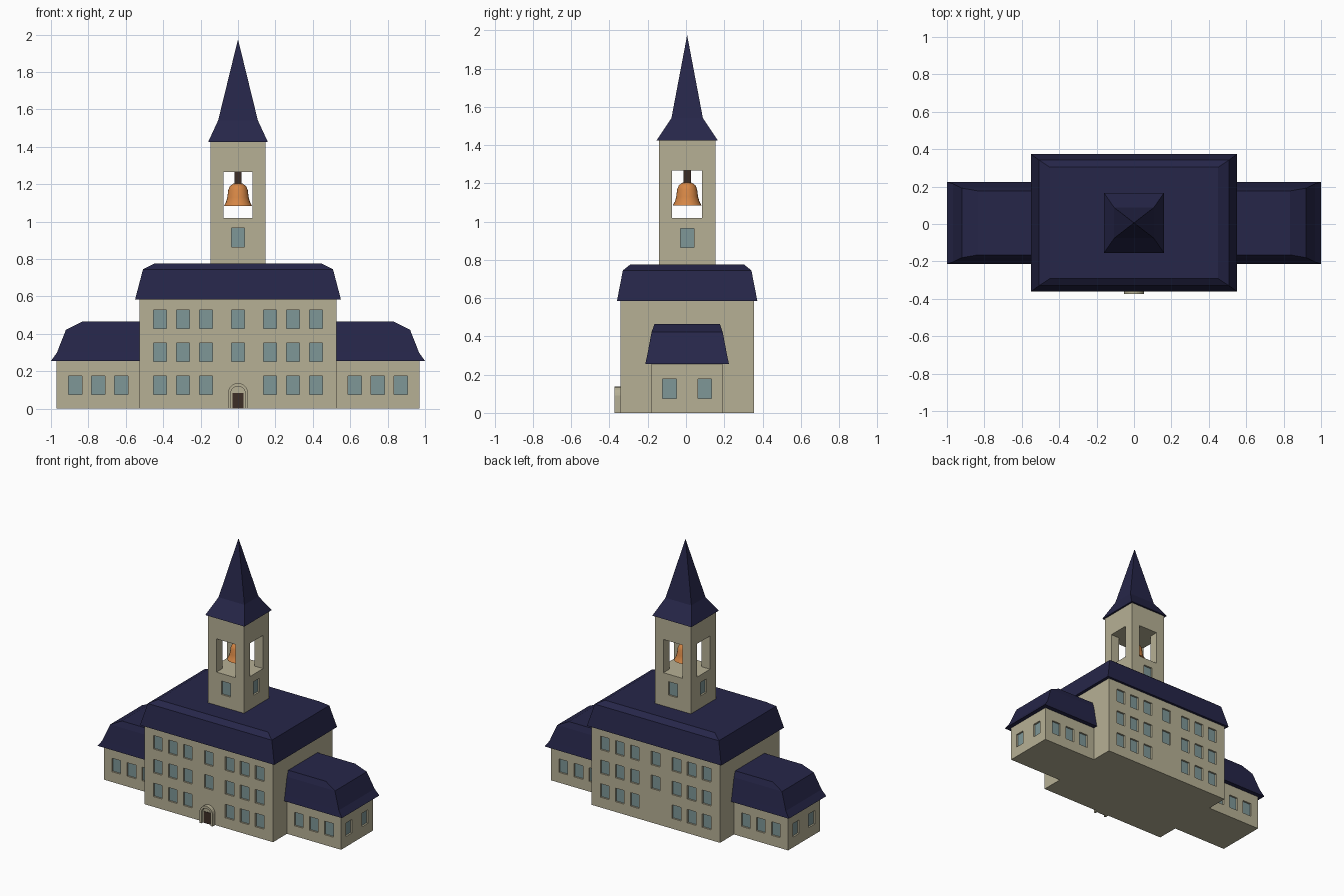
import bpy, bmesh, math
from mathutils import Matrix, Vector

if "Cube" in bpy.data.objects:
    bpy.data.objects.remove(bpy.data.objects["Cube"], do_unlink=True)

CY = 0.006      # building axis in y
RECESS = 0.016  # window depth


def material(name, rgb):
    m = bpy.data.materials.new(name)
    m.use_nodes = True
    m.diffuse_color = (*rgb, 1)
    bsdf = next(n for n in m.node_tree.nodes if n.type == "BSDF_PRINCIPLED")
    bsdf.inputs["Base Color"].default_value = (*rgb, 1)
    bsdf.inputs["Roughness"].default_value = 0.8
    return m


STONE = material("beige_stone", (0.47, 0.435, 0.30))
SLATE = material("navy_slate", (0.019, 0.019, 0.066))
GLASS = material("blue_grey_glass", (0.21, 0.31, 0.31))
BRONZE = material("orange_bronze", (0.67, 0.24, 0.06))
WOOD = material("dark_wood", (0.046, 0.026, 0.019))


def finish(name, bm, mat):
    bmesh.ops.recalc_face_normals(bm, faces=bm.faces)
    mesh = bpy.data.meshes.new(name)
    bm.to_mesh(mesh)
    bm.free()
    mesh.materials.append(mat)
    ob = bpy.data.objects.new(name, mesh)
    bpy.context.collection.objects.link(ob)
    return ob


def boxes(name, items, mat):
    """One object made of boxes given as (centre, size)."""
    bm = bmesh.new()
    for centre, size in items:
        bmesh.ops.create_cube(bm, size=1, matrix=Matrix.Translation(centre) @ Matrix.Diagonal((*size, 1)))
    return finish(name, bm, mat)


def block(name, x0, x1, hy, z0, z1, mat):
    return boxes(name, [(((x0 + x1) / 2, CY, (z0 + z1) / 2), (x1 - x0, 2 * hy, z1 - z0))], mat)


def loft(name, rings, mat):
    """Stacked rectangles (z, x0, x1, half_y) skinned into a closed solid."""
    bm = bmesh.new()
    loops = []
    for z, x0, x1, hy in rings:
        corners = ((x0, -hy), (x1, -hy), (x1, hy), (x0, hy))
        loops.append([bm.verts.new((x, CY + y, z)) for x, y in corners])
    for a, b in zip(loops, loops[1:]):
        for i in range(4):
            j = (i + 1) % 4
            bm.faces.new((a[i], a[j], b[j], b[i]))
    bm.faces.new(loops[0])
    bm.faces.new(loops[-1])
    bmesh.ops.remove_doubles(bm, verts=bm.verts, dist=1e-5)
    return finish(name, bm, mat)


def cut(ob, cutter):
    mod = ob.modifiers.new("cut", "BOOLEAN")
    mod.operation = "DIFFERENCE"
    mod.solver = "EXACT"
    mod.object = cutter
    bpy.context.view_layer.objects.active = ob
    bpy.ops.object.modifier_apply(modifier=mod.name)
    bpy.data.objects.remove(cutter, do_unlink=True)


def add_windows(wall, name, places, w=0.072, h=0.1):
    """Recess windows given as (position on wall, outward direction)."""
    holes, panes = [], []
    for pos, out in places:
        pos, out = Vector(pos), Vector(out)
        across = lambda d: (d, w, h) if out.x else (w, d, h)
        holes.append((pos, across(2 * RECESS)))
        panes.append((pos - out * RECESS, across(0.006)))
    cut(wall, boxes("window_cutter", holes, STONE))
    boxes(name, panes, GLASS)


def prism(name, outline, y0, y1, mat, hole=None):
    """Front-facing outline of (x, z) points, or a ring when a hole is given."""
    bm = bmesh.new()
    layers = [[[bm.verts.new((x, y, z)) for x, z in pts] for y in (y0, y1)]
              for pts in ([outline, hole] if hole else [outline])]
    n = len(outline)
    for front, back in layers:
        for i in range(n):
            j = (i + 1) % n
            bm.faces.new((front[i], front[j], back[j], back[i]))
    if hole:
        for side in (0, 1):
            a, b = layers[0][side], layers[1][side]
            for i in range(n - 1):
                bm.faces.new((a[i], a[i + 1], b[i + 1], b[i]))
        bmesh.ops.delete(bm, geom=[f for f in bm.faces if all(v.co.z < 0.001 for v in f.verts)], context="FACES_ONLY")
        for o, i in ((0, 0), (-1, -1)):
            bm.faces.new((layers[0][0][o], layers[0][1][o], layers[1][1][i], layers[1][0][i]))
    else:
        for layer in layers[0]:
            bm.faces.new(layer)
    return finish(name, bm, mat)


def pointed_arch(w, spring, top):
    """Pointed arch outline from left foot to right foot."""
    left = [(-w, 0)]
    for i in range(6):
        t = i / 5
        left.append((-w * (1 - t ** 1.5), spring + (top - spring) * math.sin(t * math.pi / 2) ** 0.9))
    return left + [(-x, z) for x, z in left[-2::-1]]


# Main block: three floors of windows, no middle window on the ground floor
main = block("main_walls", -0.527, 0.527, 0.349, 0, 0.6, STONE)
columns = [s * x for s in (-1, 1) for x in (0.171, 0.294, 0.417)]
places = []
for side in (-1, 1):
    for z in (0.126, 0.302, 0.478):
        for x in columns + ([0] if z > 0.2 else []):
            places.append(((x, CY + side * 0.349, z), (0, side, 0)))
add_windows(main, "main_windows", places)
loft("main_roof", [(0.585, -0.55, 0.55, 0.367), (0.745, -0.508, 0.508, 0.336),
                   (0.775, -0.45, 0.45, 0.298)], SLATE)

# Side wings
for side, label in ((1, "left"), (-1, "right")):
    span = lambda a, b: tuple(sorted((side * a, side * b)))
    wing = block(label + "_wing_walls", *span(0.52, 0.97), 0.186, 0, 0.27, STONE)
    places = [((side * x, CY + f * 0.186, 0.126), (0, f, 0))
              for f in (-1, 1) for x in (0.623, 0.746, 0.87)]
    places += [((side * 0.97, CY + y, 0.126), (side, 0, 0)) for y in (-0.092, 0.092)]
    add_windows(wing, label + "_wing_windows", places)
    profile = [(0.255, 1.0, 0.219), (0.3, 0.968, 0.209), (0.422, 0.92, 0.186), (0.465, 0.835, 0.171)]
    loft(label + "_wing_roof", [(z, *span(0.515, x), hy) for z, x, hy in profile], SLATE)

# Bell tower with an opening through each pair of sides
T = 0.147
tower = block("tower_walls", -T, T, T, 0.72, 1.43, STONE)
for size in ((0.156, 1, 0.246), (1, 0.156, 0.246)):
    cut(tower, boxes("belfry_cutter", [((0, CY, 1.143), size)], STONE))
add_windows(tower, "tower_windows",
            [((dx * T, CY + dy * T, 0.915), (dx, dy, 0)) for dx, dy in ((1, 0), (-1, 0), (0, 1), (0, -1))])
loft("spire", [(1.425, -0.16, 0.16, 0.16), (1.542, -0.106, 0.106, 0.082), (1.975, 0, 0, 0)], SLATE)

# Bell on its hanger
boxes("bell_hanger", [((0, CY, 1.232), (0.038, 0.038, 0.075))], WOOD)
bm = bmesh.new()
outline = [(0, 1.205), (0.025, 1.203), (0.043, 1.19), (0.052, 1.17), (0.057, 1.13),
           (0.064, 1.105), (0.076, 1.083), (0.066, 1.083), (0.048, 1.12), (0, 1.17)]
verts = [bm.verts.new((r, CY, z)) for r, z in outline]
edges = [bm.edges.new(pair) for pair in zip(verts, verts[1:])]
bmesh.ops.spin(bm, geom=verts + edges, cent=(0, CY, 0), axis=(0, 0, 1), angle=2 * math.pi, steps=24)
bmesh.ops.remove_doubles(bm, verts=bm.verts, dist=1e-4)
bell = finish("bell", bm, BRONZE)
bpy.ops.object.select_all(action="DESELECT")
bell.select_set(True)
bpy.context.view_layer.objects.active = bell
bpy.ops.object.shade_smooth_by_angle(angle=math.radians(40))

# Pointed entrance surround with recessed door
prism("door_surround", pointed_arch(0.053, 0.09, 0.137), -0.373, -0.34, STONE,
      hole=pointed_arch(0.038, 0.088, 0.12))
prism("door_arch_panel", pointed_arch(0.038, 0.088, 0.12), -0.354, -0.34, STONE)
boxes("door", [((0, -0.354, 0.0425), (0.06, 0.006, 0.085))], WOOD)
